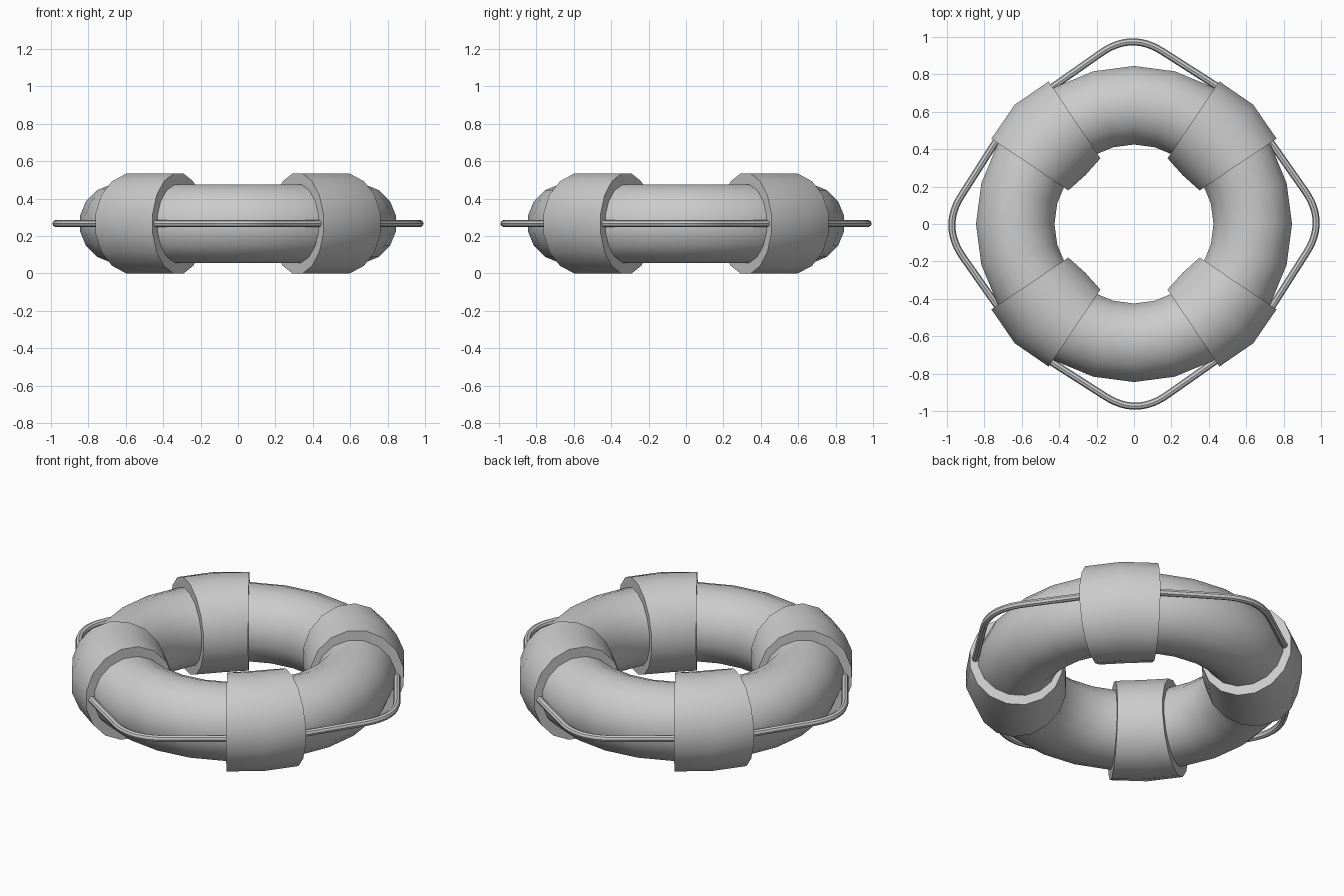
import bpy, bmesh
from math import sin, cos, pi, radians

if "Cube" in bpy.data.objects:
    bpy.data.objects.remove(bpy.data.objects["Cube"])

Z = 0.267        # height of the ring's mid plane
MAJOR = 0.635    # ring radius
SIDES = 16       # sides of the tube section


def section(center_d, half_d, half_z, mid_h, slope):
    """Tube section; returns (d, h, z), the plane leaning by slope."""
    pts = []
    for i in range(SIDES):
        a = 2 * pi * (i + 0.5) / SIDES
        dd = half_d * cos(a)
        pts.append((center_d + dd, mid_h + slope * dd, Z + half_z * sin(a)))
    return pts


def loft(name, rings, closed):
    """Skin a row of sections, either as a closed loop or with end caps."""
    bm = bmesh.new()
    vr = [[bm.verts.new(p) for p in r] for r in rings]
    n = len(vr)
    for k in range(n if closed else n - 1):
        a, b = vr[k], vr[(k + 1) % n]
        for i in range(SIDES):
            j = (i + 1) % SIDES
            bm.faces.new((a[i], b[i], b[j], a[j]))
    if not closed:
        bm.faces.new(vr[0])
        bm.faces.new(vr[-1][::-1])
    bmesh.ops.recalc_face_normals(bm, faces=bm.faces)
    me = bpy.data.meshes.new(name)
    bm.to_mesh(me)
    bm.free()
    ob = bpy.data.objects.new(name, me)
    bpy.context.collection.objects.link(ob)
    return ob


def smooth(ob):
    bpy.ops.object.select_all(action='DESELECT')
    ob.select_set(True)
    bpy.context.view_layer.objects.active = ob
    bpy.ops.object.shade_smooth_by_angle(angle=radians(30))


# Float ring
rings = []
for k in range(24):
    t = 2 * pi * k / 24
    rings.append([(d * cos(t), d * sin(t), z)
                  for d, h, z in section(MAJOR, 0.214, 0.214, 0, 0)])
smooth(loft("float_ring", rings, True))

# Four sleeves wrapped round the ring on the diagonals
for q in range(4):
    t = radians(45 + 90 * q)
    secs = [section(0.6185, 0.248, 0.272, -0.169, -0.195),
            section(MAJOR, 0.272, 0.272, 0, 0),
            section(0.6185, 0.248, 0.272, 0.169, 0.195)]
    rings = [[(d * cos(t) - h * sin(t), d * sin(t) + h * cos(t), z)
              for d, h, z in s] for s in secs]
    smooth(loft(f"sleeve_{q + 1}", rings, False))

# Grab rope: four bowed lengths running between the sleeves
start, p0, ctrl, p1, end = ((-0.56, 0.645), (-0.18, 0.912), (-0.014, 1.031),
                            (0.155, 0.921), (0.56, 0.662))
path = [start]
for i in range(13):
    u = i / 12
    path.append(tuple((1 - u) ** 2 * a + 2 * u * (1 - u) * c + u * u * b
                      for a, c, b in zip(p0, ctrl, p1)))
path.append(end)
for q in range(4):
    cu = bpy.data.curves.new(f"grab_rope_{q + 1}", 'CURVE')
    cu.dimensions = '3D'
    cu.bevel_depth = 0.019
    cu.bevel_resolution = 2
    cu.use_fill_caps = True
    sp = cu.splines.new('POLY')
    sp.points.add(len(path) - 1)
    c, s = cos(q * pi / 2), sin(q * pi / 2)
    for p, (x, y) in zip(sp.points, path):
        p.co = (x * c - y * s, x * s + y * c, Z, 1)
    ob = bpy.data.objects.new(cu.name, cu)
    bpy.context.collection.objects.link(ob)
    bpy.ops.object.select_all(action='DESELECT')
    ob.select_set(True)
    bpy.context.view_layer.objects.active = ob
    bpy.ops.object.convert(target='MESH')
    smooth(bpy.context.view_layer.objects.active)
